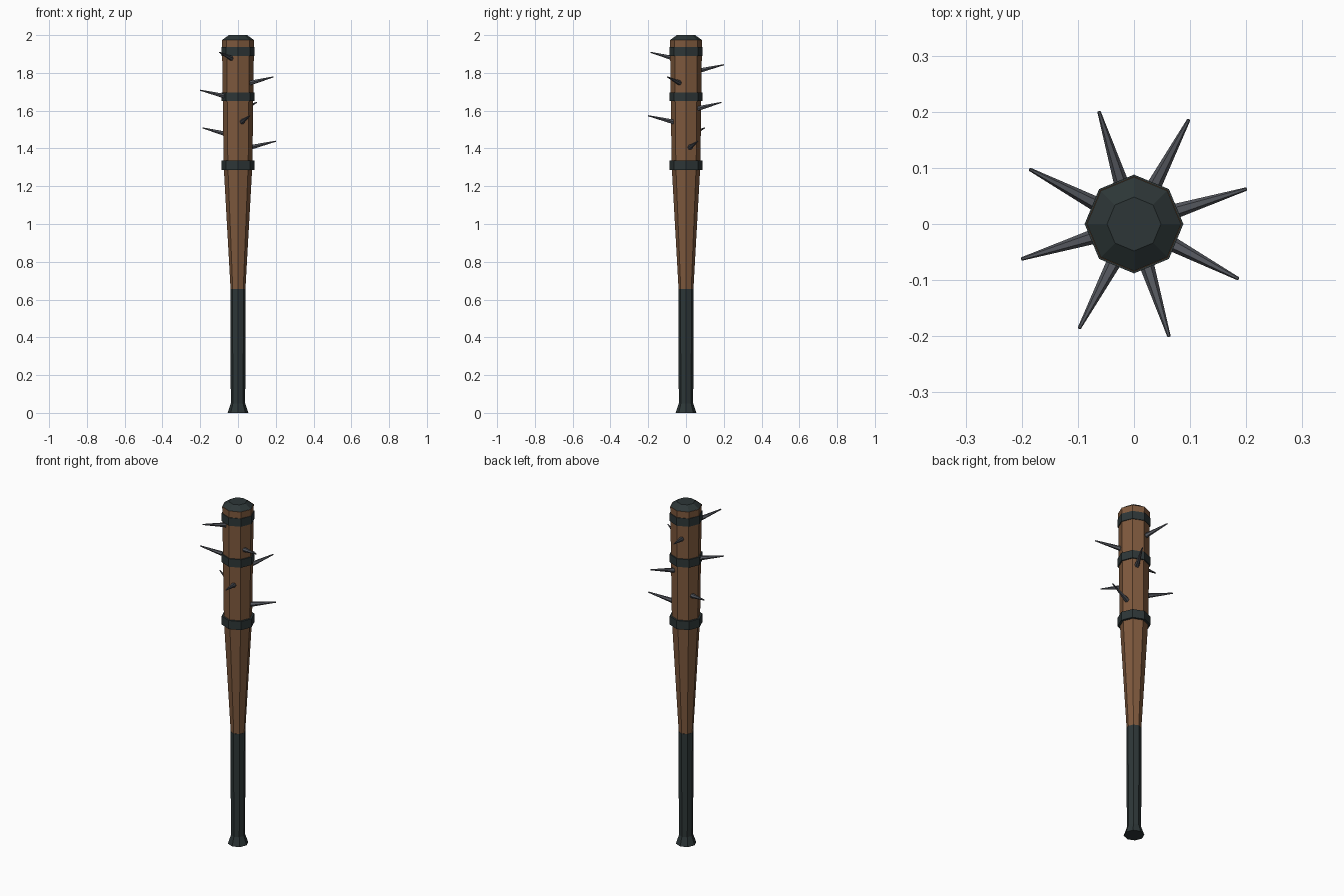
import bpy, bmesh, math
from mathutils import Vector

cube = bpy.data.objects.get("Cube")
if cube:
    bpy.data.objects.remove(cube, do_unlink=True)


def make_material(name, color):
    mat = bpy.data.materials.new(name)
    mat.use_nodes = True
    mat.diffuse_color = (*color, 1)
    bsdf = next(n for n in mat.node_tree.nodes if n.type == 'BSDF_PRINCIPLED')
    bsdf.inputs["Base Color"].default_value = (*color, 1)
    return mat


wood = make_material("brown wood", (0.21, 0.1, 0.047))
dark = make_material("dark metal", (0.026, 0.037, 0.038))
steel = make_material("grey steel", (0.09, 0.096, 0.112))


def lathe(name, profile, mat, sides=8, closed=False):
    """Spin (radius, height) points into a flat-sided part; cap it unless closed."""
    bm = bmesh.new()
    rings = []
    for r, z in profile:
        angles = [math.tau * i / sides for i in range(sides)]
        rings.append([bm.verts.new((r * math.cos(a), r * math.sin(a), z)) for a in angles])
    pairs = list(zip(rings, rings[1:]))
    if closed:
        pairs.append((rings[-1], rings[0]))
    else:
        bm.faces.new(rings[0])
        bm.faces.new(rings[-1])
    for low, high in pairs:
        for i in range(sides):
            j = (i + 1) % sides
            bm.faces.new((low[i], low[j], high[j], high[i]))
    bmesh.ops.recalc_face_normals(bm, faces=bm.faces)
    mesh = bpy.data.meshes.new(name)
    bm.to_mesh(mesh)
    bm.free()
    mesh.materials.append(mat)
    obj = bpy.data.objects.new(name, mesh)
    bpy.context.collection.objects.link(obj)
    return obj


# Grip with flared foot, tapered wooden barrel and bevelled end cap
lathe("grip", [(0.055, 0), (0.038, 0.05), (0.041, 0.655)], dark)
lathe("barrel", [(0.039, 0.65), (0.076, 1.31), (0.084, 1.91), (0.085, 1.975)], wood)
lathe("end_cap", [(0.085, 1.974), (0.048, 2.0)], dark)

# Metal bands around the barrel
for i, (low, high) in enumerate([(1.285, 1.335), (1.65, 1.697), (1.89, 1.937)]):
    lathe(f"band_{i + 1}", [(0.07, low), (0.088, low), (0.088, high), (0.07, high)],
          dark, closed=True)

# Spikes: one per barrel face, each tilted slightly upward
SPIKE_HEIGHTS = [1.405, 1.61, 1.81, 1.475, 1.675, 1.875, 1.54, 1.745]
for i, z in enumerate(SPIKE_HEIGHTS):
    angle = math.radians(17.3 + 45 * i)
    out = Vector((math.cos(angle), math.sin(angle), 0))
    spike = lathe(f"spike_{i + 1}", [(0.014, 0), (0.003, 0.149)], steel, sides=6)
    spike.location = out * 0.065 + Vector((0, 0, z))
    spike.rotation_euler = (out + Vector((0, 0, 0.23))).to_track_quat('Z', 'Y').to_euler()
